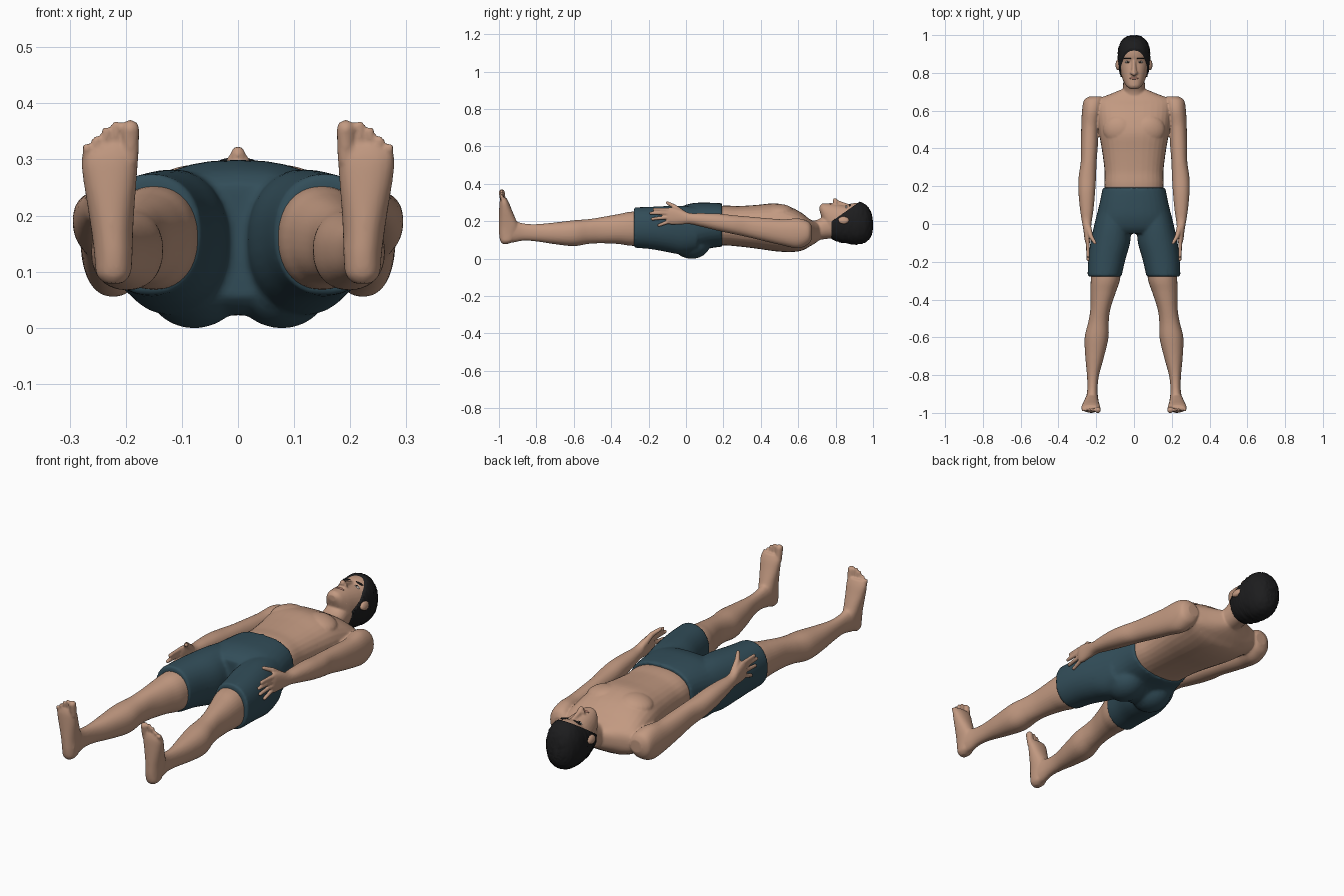
import bpy
import bmesh
import math
import random
from mathutils import Matrix, Vector

random.seed(4)
default_cube = bpy.data.objects.get("Cube")
if default_cube:
    bpy.data.objects.remove(default_cube, do_unlink=True)


def make_material(name, colour):
    mat = bpy.data.materials.new(name)
    mat.use_nodes = True
    mat.diffuse_color = (*colour, 1)
    mat.node_tree.nodes["Principled BSDF"].inputs["Base Color"].default_value = (*colour, 1)
    return mat


skin = make_material("skin", (0.54, 0.32, 0.22))
cloth = make_material("blue_cloth", (0.032, 0.075, 0.1))
black = make_material("black_hair", (0.012, 0.012, 0.013))
white = make_material("eye_white", (0.6, 0.57, 0.53))
brown = make_material("dark_iris", (0.03, 0.02, 0.015))
lip = make_material("lip", (0.4, 0.19, 0.14))


def finish(bm, name, mat, voxel=None):
    """Turn a bmesh into an object, optionally fused into one soft, light surface."""
    bmesh.ops.recalc_face_normals(bm, faces=bm.faces)
    for face in bm.faces:
        face.smooth = True
    mesh = bpy.data.meshes.new(name)
    bm.to_mesh(mesh)
    bm.free()
    mesh.materials.append(mat)
    obj = bpy.data.objects.new(name, mesh)
    bpy.context.collection.objects.link(obj)
    if voxel:
        fuse = obj.modifiers.new("Fuse", "REMESH")
        fuse.mode = "VOXEL"
        fuse.voxel_size = voxel
        fuse.use_smooth_shade = True
        soft = obj.modifiers.new("Soften", "SMOOTH")
        soft.factor = 0.5
        soft.iterations = 3
        thin = obj.modifiers.new("Lighten", "DECIMATE")
        thin.ratio = 0.35


def spline(rows, steps):
    """Smoothly interpolate rows of section values."""
    rows = [Vector(r) for r in rows]
    result = []
    for i in range(len(rows) - 1):
        a, b = rows[max(i - 1, 0)], rows[i]
        c, d = rows[i + 1], rows[min(i + 2, len(rows) - 1)]
        for k in range(steps):
            t = k / steps
            result.append(b + (c - a) * (t / 2) + (a * 2 - b * 5 + c * 4 - d) * (t * t / 2)
                          + (b * 3 - a - c * 3 + d) * (t ** 3 / 2))
    return result + [rows[-1]]


def loft(bm, rows, side=1, upright=False, power=2.2, steps=5, sides=32):
    """Skin rings of (x, y, z, half width, half depth) along y, or along z if upright."""
    rings = []
    for x, y, z, wide, deep in spline(rows, steps):
        ring = []
        for k in range(sides):
            angle = math.tau * k / sides
            c, s = math.cos(angle), math.sin(angle)
            u = wide * math.copysign(abs(c) ** (2 / power), c)
            v = deep * math.copysign(abs(s) ** (2 / power), s)
            offset = Vector((u, v, 0)) if upright else Vector((u, 0, v))
            point = Vector((x, y, z)) + offset
            point.x *= side
            ring.append(bm.verts.new(point))
        rings.append(ring)
    for lower, upper in zip(rings, rings[1:]):
        for k in range(sides):
            n = (k + 1) % sides
            bm.faces.new((lower[k], lower[n], upper[n], upper[k]))
    bm.faces.new(rings[0])
    bm.faces.new(rings[-1])


def ball(bm, centre, size, side=1, tilt=0):
    place = Matrix.Translation((centre[0] * side, centre[1], centre[2]))
    place = place @ Matrix.Rotation(tilt * side, 4, "Y") @ Matrix.Diagonal((*size, 1))
    bmesh.ops.create_uvsphere(bm, u_segments=20, v_segments=14, radius=1, matrix=place)


def digit(bm, start, end, r1, r2, side=1):
    """Rounded tapering rod for fingers, toes and the nose."""
    a, b = (Vector((p[0] * side, p[1], p[2])) for p in (start, end))
    place = Matrix.Translation((a + b) / 2) @ (b - a).to_track_quat("Z", "Y").to_matrix().to_4x4()
    bmesh.ops.create_cone(bm, cap_ends=True, segments=16, radius1=r1, radius2=r2,
                          depth=(b - a).length, matrix=place)
    ball(bm, a, (r1,) * 3)
    ball(bm, b, (r2,) * 3)


# Section tables: x, y, z, half width, half depth
TORSO = [(0, .1, .168, .145, .098), (0, .2, .177, .156, .106), (0, .28, .173, .156, .108),
         (0, .38, .17, .168, .117), (0, .48, .167, .185, .128), (0, .56, .155, .195, .12),
         (0, .62, .143, .2, .1), (0, .66, .138, .19, .074), (0, .69, .14, .12, .058),
         (0, .715, .145, .06, .045)]
NECK = [(0, .64, .14, .08, .06), (0, .7, .152, .061, .055), (0, .75, .17, .057, .065),
        (0, .8, .18, .055, .07)]
HEAD = [(0, .715, .268, .02, .015), (0, .73, .25, .04, .044), (0, .76, .215, .058, .08),
        (0, .79, .2, .067, .093), (0, .83, .19, .076, .098), (0, .86, .187, .08, .098),
        (0, .885, .189, .08, .106), (0, .925, .19, .077, .106), (0, .96, .187, .063, .09),
        (0, .982, .183, .04, .058), (0, .99, .18, .015, .02)]
ARM = [(.205, .675, .14, .03, .03), (.215, .655, .138, .05, .06), (.222, .6, .135, .053, .08),
       (.232, .52, .14, .047, .07), (.236, .42, .155, .045, .062), (.24, .33, .17, .042, .055),
       (.247, .25, .182, .046, .05), (.25, .17, .195, .044, .046), (.25, .08, .207, .036, .036),
       (.25, .02, .214, .027, .03), (.248, -.03, .222, .02, .04), (.246, -.08, .228, .016, .046),
       (.245, -.1, .23, .012, .04)]
LEG = [(.14, -.12, .165, .075, .09), (.15, -.28, .16, .078, .092), (.163, -.36, .158, .067, .08),
       (.178, -.45, .152, .053, .07), (.188, -.52, .145, .054, .066), (.198, -.6, .136, .063, .069),
       (.208, -.7, .135, .05, .058), (.217, -.8, .138, .032, .046), (.22, -.87, .142, .027, .046),
       (.222, -.93, .145, .032, .06), (.222, -.975, .14, .032, .056)]
FOOT = [(.222, -.965, .079, .015, .015), (.222, -.957, .095, .03, .036),
        (.222, -.95, .13, .034, .049), (.224, -.947, .17, .037, .053),
        (.226, -.955, .21, .041, .045), (.228, -.965, .26, .047, .034),
        (.229, -.972, .3, .05, .025), (.229, -.976, .325, .042, .015)]

# Body: torso, neck, head and limbs fused into one skin
bm = bmesh.new()
loft(bm, TORSO, power=2.4)
loft(bm, NECK)
loft(bm, HEAD)
digit(bm, (0, .87, .282), (0, .8, .303), .009, .013)
ball(bm, (0, .797, .309), (.013, .013, .015))
ball(bm, (0, .735, .277), (.022, .016, .019))
for side in (1, -1):
    loft(bm, ARM, side)
    loft(bm, LEG, side)
    loft(bm, FOOT, side, upright=True)
    ball(bm, (.085, .5, .25), (.08, .075, .04), side, .15)
    ball(bm, (.012, .8, .299), (.009, .01, .009), side)
    ball(bm, (.085, .842, .205), (.012, .03, .021), side, -.3)
    # Fingers, from the index to the little one: base z, tip y, tip z
    for base, y, z in ((.262, -.17, .264), (.243, -.189, .243), (.222, -.18, .212), (.2, -.146, .178)):
        digit(bm, (.246, -.085, base), (.243, y, z), .0105, .0085, side)
    # Thumb
    digit(bm, (.243, -.015, .24), (.228, -.065, .28), .017, .012, side)
    digit(bm, (.228, -.065, .28), (.207, -.1, .298), .012, .009, side)
    # Toes, from the big one outwards: x, tip z, radius
    for x, z, r in ((.192, .354, .0165), (.2175, .361, .0085), (.2355, .351, .008),
                    (.253, .334, .008), (.27, .321, .008)):
        digit(bm, (x, -.977, .3), (x, -.985, z), r * .9, r, side)
finish(bm, "body", skin, voxel=.005)

# Shorts: waist, seat and two legs fused
WAIST = [(0, .192, .18, .166, .116), (0, .12, .176, .18, .123), (0, .04, .16, .198, .137),
         (0, -.02, .155, .203, .125), (0, -.05, .155, .18, .1)]
SHORT_LEG = [(.105, .06, .155, .09, .12), (.115, -.02, .152, .099, .13),
             (.126, -.1, .158, .105, .123), (.144, -.19, .164, .098, .113),
             (.156, -.278, .166, .09, .108)]
bm = bmesh.new()
loft(bm, WAIST, power=2.4)
for side in (1, -1):
    loft(bm, SHORT_LEG, side)
    ball(bm, (.078, .03, .08), (.088, .1, .081), side)
finish(bm, "shorts", cloth, voxel=.008)

# Hair: a slightly larger scalp, cut along the hairline and ruffled
bm = bmesh.new()
loft(bm, HEAD, steps=6, sides=48)
bmesh.ops.scale(bm, vec=(1.07, 1.06, 1.06), verts=bm.verts,
                space=Matrix.Translation((0, -.86, -.185)))
bmesh.ops.recalc_face_normals(bm, faces=bm.faces)
bm.normal_update()
for vert in bm.verts:
    vert.co += vert.normal * random.uniform(-.001, .0025)
for point, normal in (((0, .78, .2), (0, -.7, 1)), ((0, .778, 0), (0, -1, 0))):
    cut = bmesh.ops.bisect_plane(bm, geom=bm.verts[:] + bm.edges[:] + bm.faces[:],
                                 plane_co=point, plane_no=normal, clear_outer=True)
    rim = [e for e in cut["geom_cut"] if isinstance(e, bmesh.types.BMEdge)]
    bmesh.ops.holes_fill(bm, edges=rim, sides=0)
finish(bm, "hair", black)

# Facial details
bm = bmesh.new()
ball(bm, (0, .772, .289), (.023, .008, .009))
finish(bm, "lips", lip)
for side, label in ((1, "left"), (-1, "right")):
    for part, mat, centre, size in (("eye", white, (.033, .857, .273), (.014, .006, .01)),
                                    ("iris", brown, (.033, .857, .2815), (.0055, .005, .003)),
                                    ("eyebrow", black, (.035, .876, .286), (.021, .0035, .005))):
        bm = bmesh.new()
        ball(bm, centre, size, side, .22)
        finish(bm, label + "_" + part, mat)
